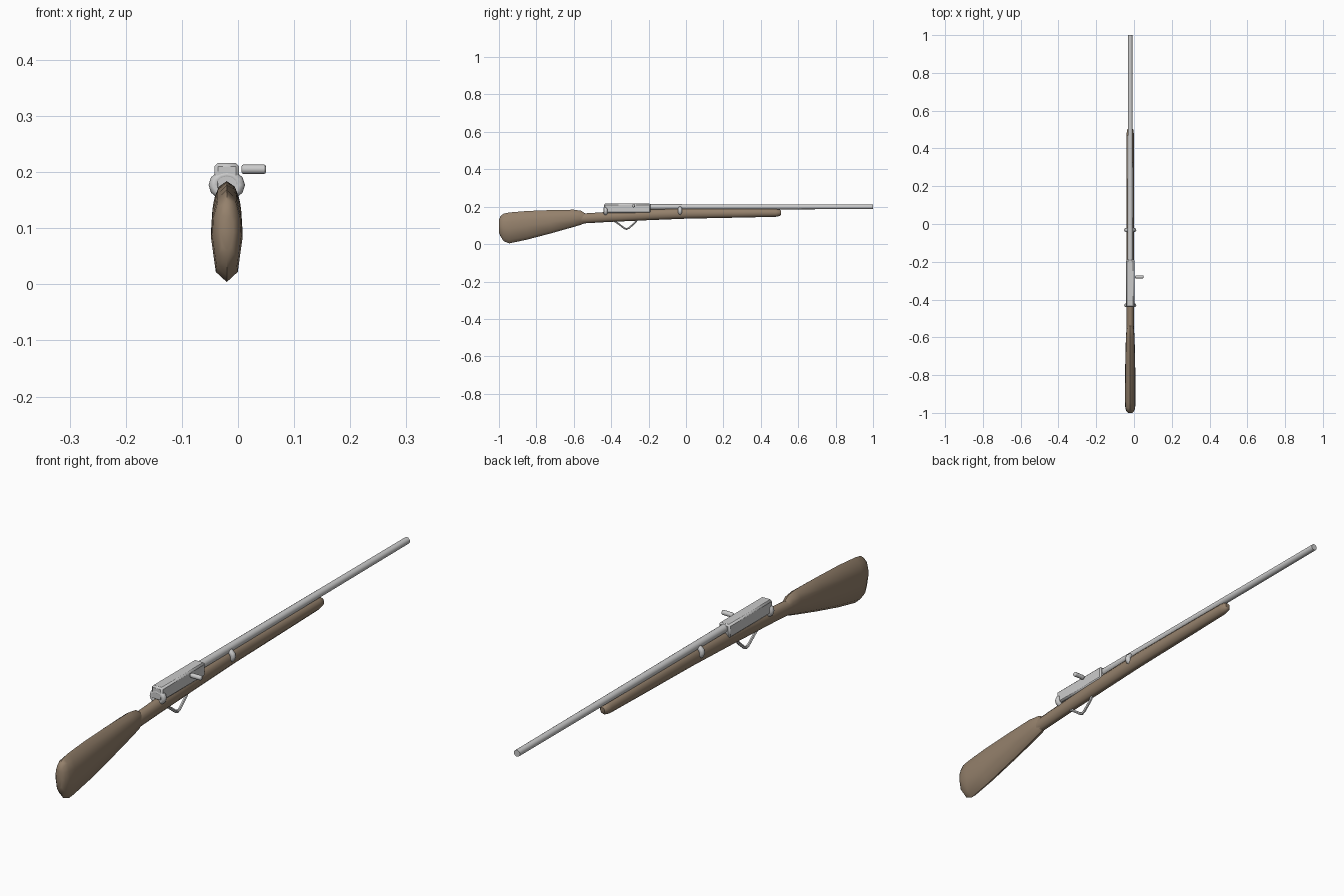
import bpy, bmesh, math
from mathutils import Vector

if "Cube" in bpy.data.objects:
    bpy.data.objects.remove(bpy.data.objects["Cube"])

CX = -0.02  # long axis of the model in x

wood = bpy.data.materials.new("wood")
wood.diffuse_color = (0.30, 0.22, 0.15, 1)
wood.use_nodes = True
wood.node_tree.nodes["Principled BSDF"].inputs["Base Color"].default_value = wood.diffuse_color


def finish(obj, name, mat=None, angle=40):
    obj.name = name
    if mat:
        obj.data.materials.append(mat)
    bpy.ops.object.select_all(action='DESELECT')
    obj.select_set(True)
    bpy.context.view_layer.objects.active = obj
    bpy.ops.object.shade_smooth_by_angle(angle=math.radians(angle))
    return obj


def loft(name, sections, profile, mat):
    """Sections are (y, bottom, top, half width); profile is in unit space."""
    bm = bmesh.new()
    rings = []
    for y, lo, hi, w in sections:
        mid, h = (lo + hi) / 2, (hi - lo) / 2
        rings.append([bm.verts.new((CX + px * w, y, mid + pz * h)) for px, pz in profile])
    n = len(profile)
    for a, b in zip(rings, rings[1:]):
        for i in range(n):
            bm.faces.new((a[i], a[(i + 1) % n], b[(i + 1) % n], b[i]))
    bm.faces.new(rings[0])
    bm.faces.new(rings[-1])
    bmesh.ops.recalc_face_normals(bm, faces=bm.faces)
    me = bpy.data.meshes.new(name)
    bm.to_mesh(me)
    bm.free()
    obj = bpy.data.objects.new(name, me)
    bpy.context.collection.objects.link(obj)
    return finish(obj, name, mat, 50)


def cylinder(name, p, q, r1, r2, sides, bevel=0):
    p, q = Vector(p), Vector(q)
    bpy.ops.mesh.primitive_cone_add(vertices=sides, radius1=r1, radius2=r2,
                                    depth=(q - p).length, location=(p + q) / 2)
    obj = bpy.context.object
    obj.rotation_euler = (q - p).to_track_quat('Z', 'Y').to_euler()
    if bevel:
        mod = obj.modifiers.new("bevel", 'BEVEL')
        mod.width, mod.segments = bevel, 2
        mod.limit_method = 'ANGLE'
        mod.angle_limit = math.radians(50)
    return finish(obj, name, None, 50)


# Butt stock: pointed eight-sided section, deep at the rear
half = [(0, 1), (0.62, 0.78), (0.92, 0.4), (1, -0.05), (0.7, -0.78), (0, -1)]
pointed = half + [(-x, z) for x, z in half[-2:0:-1]]
loft("butt_stock", [
    (-1.0, 0.06, 0.13, 0.012), (-0.992, 0.042, 0.15, 0.02),
    (-0.975, 0.016, 0.163, 0.026), (-0.945, 0.004, 0.169, 0.028),
    (-0.85, 0.024, 0.177, 0.028), (-0.72, 0.058, 0.182, 0.026),
    (-0.60, 0.092, 0.184, 0.023), (-0.56, 0.104, 0.178, 0.020),
    (-0.54, 0.113, 0.165, 0.015)], pointed, wood)

# Fore stock: round section rising gently to a rounded tip
circle = [(math.sin(math.tau * i / 12), math.cos(math.tau * i / 12)) for i in range(12)]
loft("fore_stock", [
    (-0.56, 0.11, 0.163, 0.019), (-0.42, 0.118, 0.172, 0.020),
    (-0.20, 0.128, 0.186, 0.021), (0.0, 0.136, 0.192, 0.021),
    (0.30, 0.142, 0.190, 0.020), (0.48, 0.146, 0.188, 0.019),
    (0.50, 0.150, 0.185, 0.016), (0.509, 0.158, 0.178, 0.009)], circle, wood)

# Long tapering tube
cylinder("barrel", (CX, -0.22, 0.199), (CX, 1.0, 0.199), 0.0145, 0.012, 16)

# Receiver housing with chamfered edges
bpy.ops.mesh.primitive_cube_add(size=1, location=(CX, -0.314, 0.191))
receiver = bpy.context.object
receiver.dimensions = (0.044, 0.25, 0.05)
bpy.ops.object.transform_apply(scale=True)
mod = receiver.modifiers.new("bevel", 'BEVEL')
mod.width, mod.segments = 0.006, 1
finish(receiver, "receiver", None, 30)

# Bands around the stock
for name, y in (("rear_band", -0.43), ("front_band", -0.032)):
    bpy.ops.mesh.primitive_torus_add(major_segments=12, minor_segments=8,
                                     major_radius=0.022, minor_radius=0.0105,
                                     location=(CX, y, 0.177),
                                     rotation=(math.pi / 2, 0, 0))
    band = bpy.context.object
    band.scale = (1, 0.84, 1)
    finish(band, name, None, 50)

# Side handle
cylinder("bolt_handle", (0.006, -0.28, 0.205), (0.05, -0.28, 0.205), 0.0085, 0.0085, 12, 0.004)

# Bent wire guard below the stock
cu = bpy.data.curves.new("lower_guard", 'CURVE')
cu.dimensions = '3D'
cu.bevel_depth, cu.bevel_resolution, cu.use_fill_caps = 0.0055, 1, True
path = [(-0.40, 0.135), (-0.365, 0.112), (-0.33, 0.085), (-0.318, 0.081),
        (-0.305, 0.086), (-0.272, 0.115), (-0.255, 0.14)]
sp = cu.splines.new('POLY')
sp.points.add(len(path) - 1)
for pt, (y, z) in zip(sp.points, path):
    pt.co = (CX, y, z, 1)
guard = bpy.data.objects.new("lower_guard", cu)
bpy.context.collection.objects.link(guard)
bpy.ops.object.select_all(action='DESELECT')
guard.select_set(True)
bpy.context.view_layer.objects.active = guard
bpy.ops.object.convert(target='MESH')
finish(bpy.context.object, "lower_guard", None, 50)
